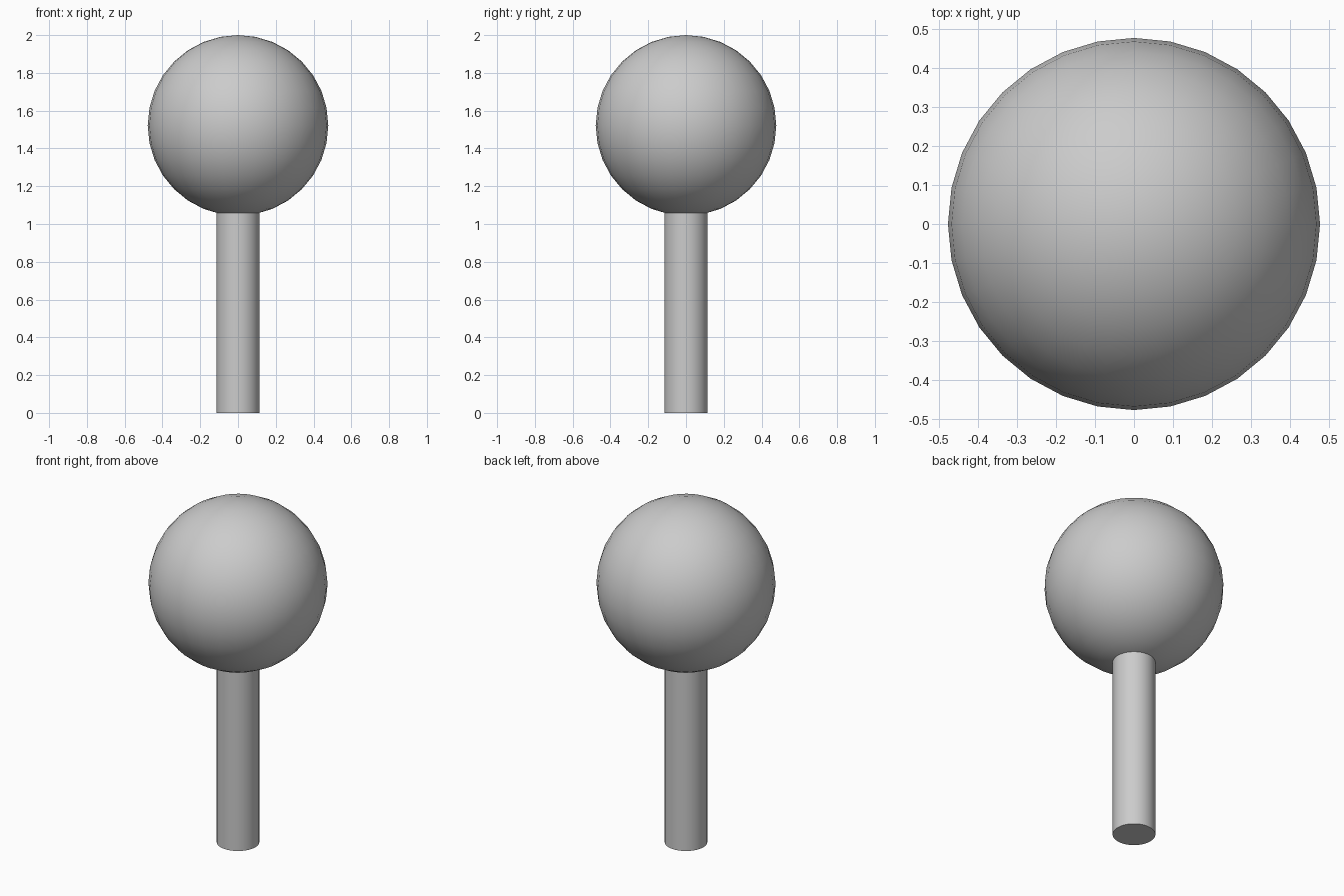
import bpy
from math import radians

if "Cube" in bpy.data.objects:
    bpy.data.objects.remove(bpy.data.objects["Cube"])

BALL_R = 0.478
STEM_R = 0.114
STEM_TOP = 1.08

# Cylindrical stem, its top tucked just inside the ball
bpy.ops.mesh.primitive_cylinder_add(vertices=32, radius=STEM_R, depth=STEM_TOP,
                                    location=(0, 0, STEM_TOP / 2))
stem = bpy.context.object
stem.name = "stem"
bpy.ops.object.shade_smooth_by_angle(angle=radians(30))

# Round ball on top
bpy.ops.mesh.primitive_uv_sphere_add(segments=32, ring_count=16, radius=BALL_R,
                                     location=(0, 0, 2 - BALL_R))
ball = bpy.context.object
ball.name = "ball"
bpy.ops.object.shade_smooth()
